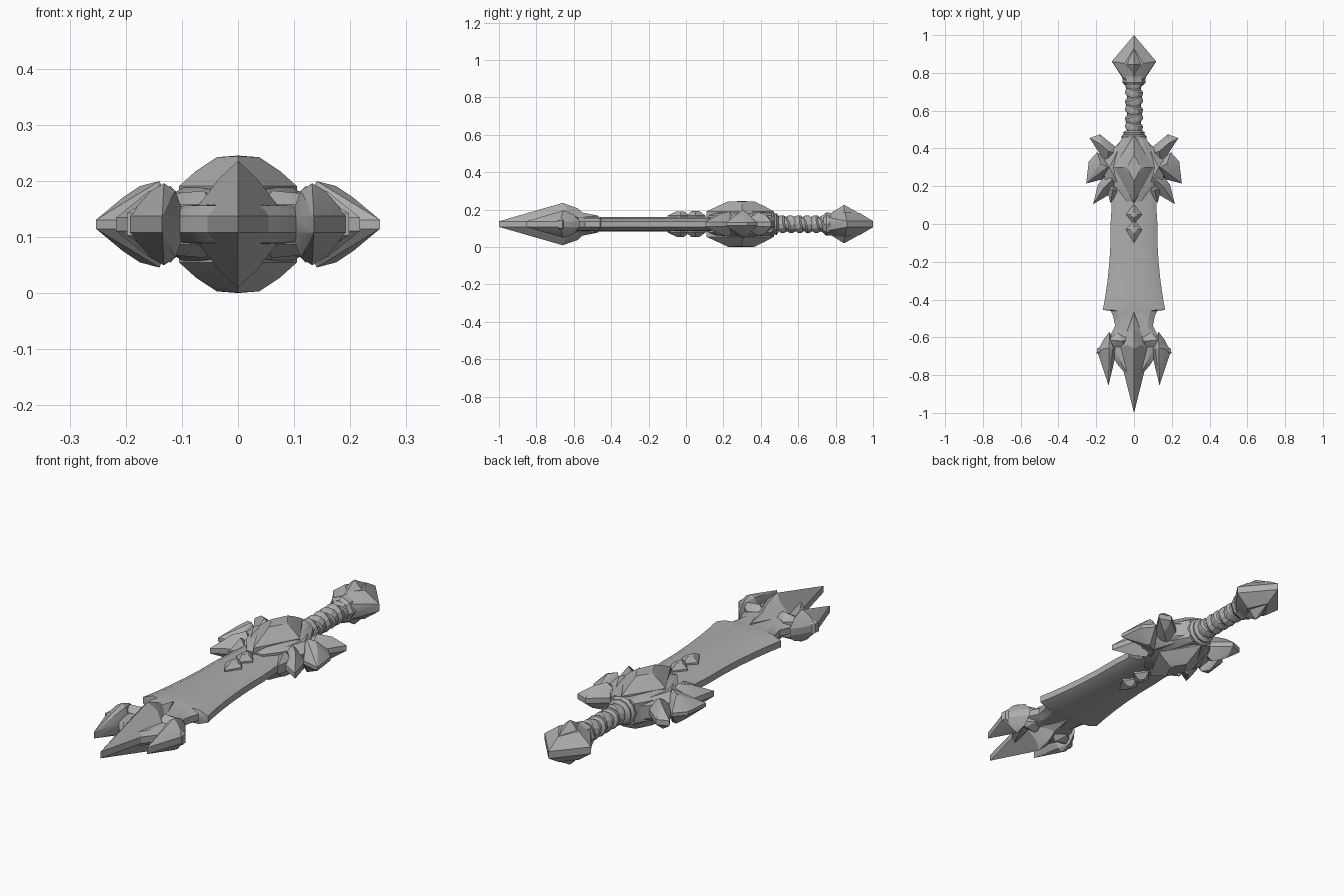
import bpy, bmesh, math
from mathutils import Matrix, Vector

CZ = 0.1225  # height of the sword's middle plane
steel = bpy.data.materials.new("grey_steel")
steel.diffuse_color = (0.42, 0.42, 0.42, 1)


def finish(name, bm, pair=False):
    bmesh.ops.recalc_face_normals(bm, faces=bm.faces)
    me = bpy.data.meshes.new(name)
    bm.to_mesh(me)
    bm.free()
    me.materials.append(steel)
    ob = bpy.data.objects.new(name, me)
    ob.location.z = CZ
    bpy.context.collection.objects.link(ob)
    if pair:
        ob.modifiers.new("mirror", 'MIRROR').use_clip = False
    return ob


def shard(name, rim, edge, peaks, pair=False):
    """Faceted crystal: rim outline (x, y) with half thickness edge, plus peaks
    (x, y, z), the same above and below. Paired ones are mirrored left to right,
    single ones are symmetric themselves."""
    pts = {(x, y, edge) for x, y in rim} | set(peaks)
    pts |= {(x, y, -z) for x, y, z in pts}
    if not pair:
        pts |= {(-x, y, z) for x, y, z in pts}
    bm = bmesh.new()
    for p in sorted(pts):
        bm.verts.new(p)
    res = bmesh.ops.convex_hull(bm, input=bm.verts)
    junk = {v for v in res["geom_interior"] + res["geom_unused"]
            if isinstance(v, bmesh.types.BMVert)}
    bmesh.ops.delete(bm, geom=list(junk), context='VERTS')
    return finish(name, bm, pair)


def loft(name, rings):
    bm = bmesh.new()
    loops = [[bm.verts.new(p) for p in r] for r in rings]
    n = len(loops[0])
    for a, b in zip(loops, loops[1:]):
        for i in range(n):
            j = (i + 1) % n
            bm.faces.new((a[i], a[j], b[j], b[i]))
    bm.faces.new(loops[0])
    bm.faces.new(loops[-1])
    return finish(name, bm)


# Blade: bevelled section swept along the length, with a notch near the end
def blade_ring(y, w, t=0.039, e=0.015):
    half = [(-1, e), (-0.72, t * 0.85), (0, t), (0.72, t * 0.85), (1, e)]
    return [(x * w, y, z) for x, z in half] + [(x * w, y, -z) for x, z in half[::-1]]


stations = [(0.3, 0.10), (0.2, 0.118), (0.1, 0.118), (0, 0.124), (-0.1, 0.124),
            (-0.2, 0.13), (-0.3, 0.14), (-0.39, 0.153), (-0.455, 0.165),
            (-0.46, 0.122), (-0.49, 0.11), (-0.54, 0.10), (-0.58, 0.12),
            (-0.66, 0.135), (-0.74, 0.09), (-0.8, 0.04)]
loft("blade", [blade_ring(y, w) for y, w in stations])

# Blade end crystals
shard("tip_crystal", [(0, -0.5), (0.05, -0.58), (0.085, -0.66), (0.06, -0.76), (0, -1)],
      0.015, [(0, -0.66, 0.113), (0.035, -0.64, 0.08), (0, -0.58, 0.085), (0, -0.8, 0.065)])
shard("tip_crystal_root", [(0, -0.46), (0.035, -0.56), (0.06, -0.63)], 0.03,
      [(0, -0.47, 0.045), (0, -0.62, 0.075)])
shard("side_crystal", [(0.13, -0.57), (0.16, -0.61), (0.195, -0.675), (0.165, -0.73),
                       (0.135, -0.855), (0.105, -0.73), (0.095, -0.66)],
      0.015, [(0.132, -0.655, 0.073), (0.13, -0.6, 0.052), (0.155, -0.66, 0.06),
              (0.112, -0.66, 0.06)], True)
shard("side_spur", [(0.13, -0.63), (0.195, -0.66), (0.198, -0.685), (0.15, -0.69)],
      0.02, [(0.155, -0.66, 0.045)], True)
shard("tip_brace", [(0.03, -0.61), (0.09, -0.575), (0.15, -0.62), (0.14, -0.65), (0.05, -0.65)],
      0.035, [(0.06, -0.62, 0.06), (0.115, -0.615, 0.055)], True)

# Guard hub with a big diamond gem above and below
shard("guard_hub", [(0.06, 0.46), (0.1, 0.39), (0.125, 0.3), (0.1, 0.2), (0.04, 0.12)],
      0.045, [(0.04, 0.46, 0.058), (0.095, 0.3, 0.07), (0.04, 0.16, 0.06)])
shard("guard_gem", [(0, 0.47), (0.105, 0.3), (0, 0.11)], 0.068,
      [(0.075, 0.3, 0.095), (0, 0.42, 0.095), (0, 0.17, 0.095),
       (0.038, 0.3, 0.1195), (0, 0.365, 0.1215), (0, 0.225, 0.1215), (0, 0.3, 0.1225)])
shard("guard_shoulder", [(0.05, 0.46), (0.09, 0.42), (0.17, 0.32), (0.15, 0.22), (0.08, 0.17)],
      0.03, [(0.09, 0.38, 0.055), (0.13, 0.3, 0.062), (0.09, 0.22, 0.055)], True)

# Guard wings, three shards a side
shard("upper_wing", [(0.07, 0.37), (0.1, 0.41), (0.18, 0.475), (0.235, 0.455),
                     (0.19, 0.385), (0.14, 0.31)],
      0.012, [(0.135, 0.385, 0.065), (0.18, 0.425, 0.05)], True)
shard("middle_wing", [(0.11, 0.29), (0.14, 0.34), (0.195, 0.38), (0.24, 0.33),
                      (0.253, 0.215), (0.17, 0.235)],
      0.008, [(0.14, 0.3, 0.077), (0.175, 0.32, 0.068), (0.205, 0.285, 0.048)], True)
shard("lower_wing", [(0.07, 0.2), (0.1, 0.27), (0.15, 0.26), (0.19, 0.21), (0.217, 0.105),
                     (0.14, 0.15)],
      0.012, [(0.12, 0.23, 0.068), (0.16, 0.19, 0.058)], True)
shard("guard_claw", [(0.08, 0.17), (0.11, 0.23), (0.145, 0.19), (0.125, 0.11)],
      0.02, [(0.112, 0.18, 0.06)], True)

# Pair of small gems on the blade below the guard
for name, y0, y1, y2, h in (("upper_small_gem", 0.105, 0.05, 0.0, 0.07),
                            ("lower_small_gem", 0.02, -0.03, -0.1, 0.068)):
    shard(name, [(0, y0), (0.042, y1), (0, y2)], 0.045,
          [(0, y1 + 0.02, h), (0, y1 - 0.02, h), (0.018, y1, h - 0.005)])


# Handle: round core, collars and crossed wrap bands
def round_ring(y, r, n=12):
    return [(r * math.cos(i * math.tau / n), y, r * math.sin(i * math.tau / n)) for i in range(n)]


loft("handle_core", [round_ring(y, 0.037) for y in (0.4, 0.78)])
loft("guard_collar", [round_ring(y, r) for y, r in
                      ((0.42, 0.055), (0.445, 0.066), (0.465, 0.066), (0.475, 0.055),
                       (0.485, 0.058), (0.495, 0.042))])


def band(name, y, tilt_x, tilt_z):
    turn = Matrix.Rotation(tilt_z, 3, 'Z') @ Matrix.Rotation(tilt_x, 3, 'X')
    section = [(0.034, -0.024), (0.044, -0.018), (0.048, 0), (0.044, 0.018), (0.034, 0.024)]
    rings = [[Vector((0, y, 0)) + turn @ Vector(p) for p in round_ring(d, r)]
             for r, d in section]
    loft(name, rings)


for i in range(6):
    s = 1 if i % 2 else -1
    band("wrap_band_%d" % (i + 1), 0.515 + i * 0.045, 0.25, 0.32 * s)

# Pommel: diamond block with a raised gem and a neck
loft("pommel_neck", [round_ring(y, r, 8) for y, r in
                     ((0.735, 0.05), (0.75, 0.062), (0.775, 0.06), (0.82, 0.07))])
shard("pommel", [(0.055, 0.765), (0.118, 0.86), (0, 1.0)], 0.016,
      [(0.045, 0.76, 0.035), (0.05, 0.85, 0.066), (0, 0.93, 0.058), (0, 0.79, 0.065)])
shard("pommel_gem", [(0, 0.94), (0.052, 0.85), (0, 0.76)], 0.05,
      [(0, 0.845, 0.103), (0.02, 0.845, 0.085)])

# Shading: keep facets crisp
bpy.ops.object.select_all(action='SELECT')
bpy.context.view_layer.objects.active = bpy.context.selected_objects[0]
bpy.ops.object.shade_smooth_by_angle(angle=math.radians(25))
